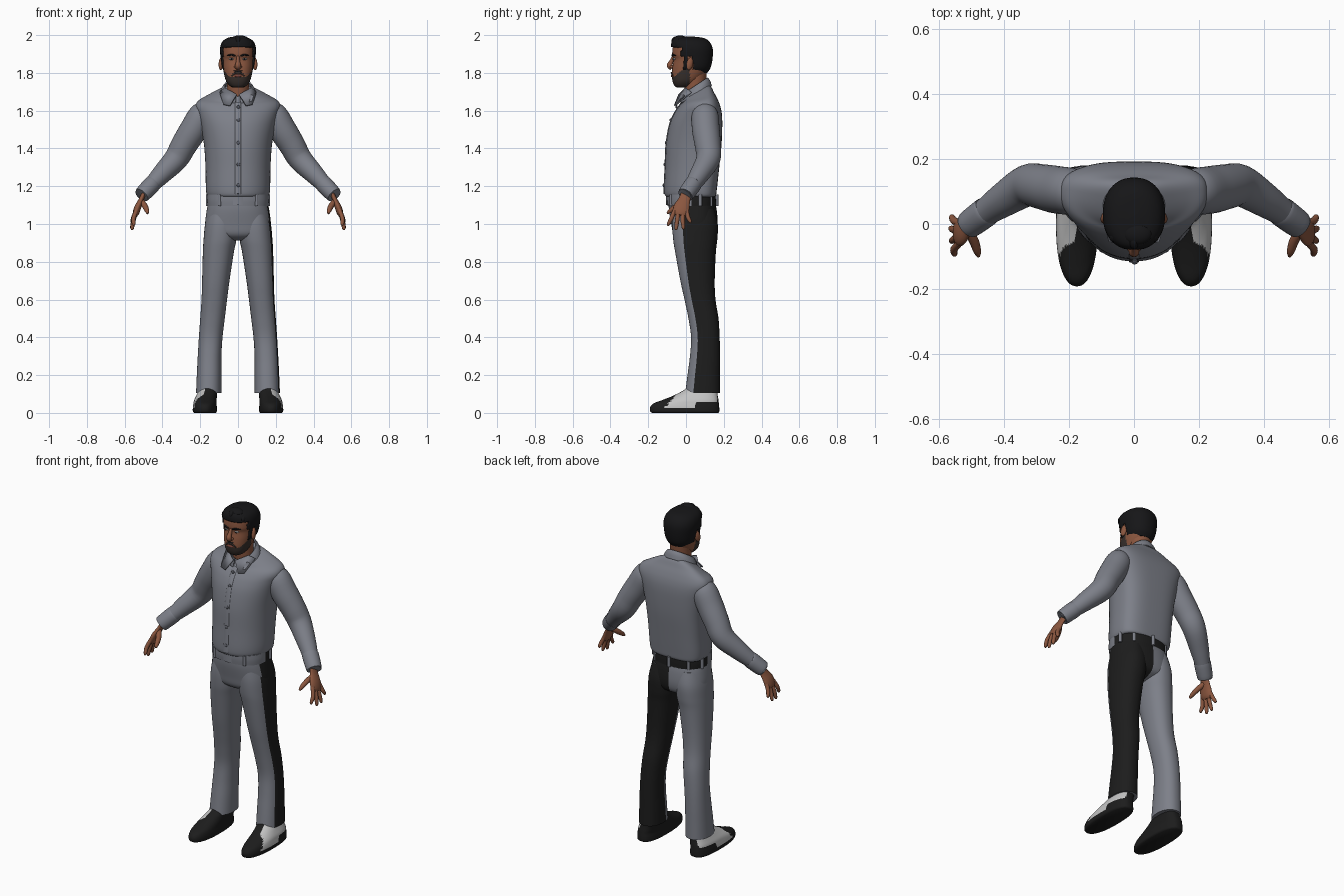
import bpy, bmesh, math
from mathutils import Vector

def mat(name, r, g, b):
    m = bpy.data.materials.new(name)
    m.diffuse_color = (r, g, b, 1)
    return m

GREY = mat("grey_cloth", .205, .215, .25)
BLACK = mat("black_cloth", .012, .012, .012)
SKIN = mat("skin", .26, .095, .05)
HAIR = mat("hair_black", .008, .008, .009)
BEARD = mat("beard_brown", .04, .03, .026)
WHITE = mat("off_white", .55, .55, .55)
LIPS = mat("lips", .2, .06, .045)
BUTTON = mat("button_grey", .12, .125, .15)

def spline(rows, steps):
    """Catmull-Rom resampling of tuples."""
    out = []
    for i in range(len(rows) - 1):
        a, b, c, d = rows[max(i-1, 0)], rows[i], rows[i+1], rows[min(i+2, len(rows)-1)]
        for s in range(steps):
            t = s / steps
            out.append([q + .5*t*(r - p + t*(2*p - 5*q + 4*r - s4 + t*(3*(q - r) + s4 - p)))
                        for p, q, r, s4 in zip(a, b, c, d)])
    return out + [list(rows[-1])]

def skin_rings(name, rings, mats, rule=None, cap=True, keep=None, thick=0):
    bm = bmesh.new()
    n = len(rings[0])
    vs = [[bm.verts.new(p) for p in r] for r in rings]
    drop = []
    for a, b in zip(vs, vs[1:]):
        for i in range(n):
            j = (i + 1) % n
            f = bm.faces.new((a[i], a[j], b[j], b[i]))
            c, t = f.calc_center_median(), ((i + .5) * 360 / n + 90) % 360 - 90
            if rule:
                f.material_index = rule(c, t)
            if keep and not keep(c, t):
                drop.append(f)
    if cap:
        bm.faces.new(vs[0])
        bm.faces.new(vs[-1])
    bmesh.ops.recalc_face_normals(bm, faces=bm.faces)
    if drop:
        bmesh.ops.delete(bm, geom=drop, context='FACES')
    return finish(name, bm, mats, thick)

def finish(name, bm, mats, thick=0):
    me = bpy.data.meshes.new(name)
    bm.to_mesh(me)
    bm.free()
    for m in mats:
        me.materials.append(m)
    ob = bpy.data.objects.new(name, me)
    bpy.context.collection.objects.link(ob)
    if thick:
        mod = ob.modifiers.new("thickness", 'SOLIDIFY')
        mod.thickness, mod.offset = thick, -1
    return ob

def zloft(name, rows, mats, sx=1, n=48, steps=5, front=1, back=1, mid=.5, **kw):
    """Stacked rings: z, x min, x max, y front, y back, tilt."""
    rings = []
    for z, x0, x1, yf, yb, tilt in spline(rows, steps):
        yc, ring = yf + mid * (yb - yf), []
        for i in range(n):
            c, s = math.cos(i*math.tau/n), math.sin(i*math.tau/n)
            e = front if s < 0 else back
            x = (x0 + x1)/2 + (x1 - x0)/2 * math.copysign(abs(c)**e, c)
            y = yc + (yb - yc if s > 0 else yc - yf) * math.copysign(abs(s)**e, s)
            ring.append(Vector((sx*x, y, z + tilt*(y - yc))))
        rings.append(ring)
    return skin_rings(name, rings, mats, **kw)

def tube(name, pts, m, sx=1, n=20, steps=4, sa=1, sb=1):
    """Round or flattened tube along points x, y, z, radius."""
    p = spline(pts, steps)
    rings = []
    for i, (x, y, z, r) in enumerate(p):
        t = (Vector(p[min(i+1, len(p)-1)][:3]) - Vector(p[max(i-1, 0)][:3])).normalized()
        b = (Vector((0, 1, 0)) - t * t.y).normalized()
        a = b.cross(t)
        ring = [Vector((x, y, z)) + a*r*sa*math.cos(k*math.tau/n) + b*r*sb*math.sin(k*math.tau/n) for k in range(n)]
        rings.append([Vector((sx*v.x, v.y, v.z)) for v in ring])
    return skin_rings(name, rings, [m])

def ball(name, loc, size, m, rot=(0, 0, 0)):
    bm = bmesh.new()
    bmesh.ops.create_uvsphere(bm, u_segments=20, v_segments=12, radius=1)
    ob = finish(name, bm, [m])
    ob.location, ob.scale, ob.rotation_euler = loc, size, rot
    return ob

def sym(z, rx, yf, yb, tilt=0):
    return (z, -rx, rx, yf, yb, tilt)

# Shirt body
zloft("shirt", [sym(1.143, .145, -.09, .145), sym(1.15, .163, -.11, .158), sym(1.19, .17, -.115, .164),
    sym(1.30, .172, -.11, .176), sym(1.42, .18, -.105, .188), sym(1.52, .198, -.088, .192),
    sym(1.58, .215, -.065, .19), sym(1.62, .226, -.042, .182, .03), sym(1.65, .212, -.025, .168, .12),
    sym(1.675, .165, -.015, .15, .28), sym(1.70, .11, -.01, .135, .4), sym(1.715, .07, 0, .12, .45)],
    [GREY], n=64, front=.95, back=.65, mid=.6)
# Button strip and buttons
front_line = [(0, -.022, 1.645), (0, -.065, 1.58), (0, -.088, 1.52), (0, -.105, 1.42), (0, -.11, 1.30), (0, -.116, 1.16)]
tube("button_strip", [(*p, .015) for p in front_line], GREY, sb=.25)
for y, z in ((-.05, 1.62), (-.082, 1.55), (-.107, 1.43), (-.114, 1.315), (-.119, 1.205)):
    ball("button", (.002, y, z), (.009, .005, .009), BUTTON)
# Collar band and points
zloft("collar_band", [sym(1.685, .1, -.03, .137, .55), sym(1.712, .088, -.027, .128, .6), sym(1.732, .072, -.02, .115, .65)],
    [GREY], cap=False, thick=.008, keep=lambda c, t: abs(c.x) > .012 or c.y > 0)
for sx in (1, -1):
    bm = bmesh.new()
    bm.faces.new([bm.verts.new((sx*x, y, z)) for x, y, z in ((.008, -.04, 1.688), (.045, -.064, 1.628),
        (.078, -.054, 1.634), (.099, .025, 1.70), (.07, -.003, 1.722))][::sx])
    finish("collar_point", bm, [GREY], .008)

# Belt, loops and buckle
zloft("belt", [sym(1.095, .162, -.097, .158), sym(1.125, .163, -.1, .158), sym(1.155, .161, -.1, .156)], [GREY, BLACK],
    front=.85, back=.8, rule=lambda c, t: int(c.y > .02))
for a in (20, 50, 90, 130, 160, 235, 305):
    x, y = .163*math.cos(math.radians(a)), .03 + .129*math.sin(math.radians(a))
    x, y = x*1.05, .03 + (y - .03)*1.03
    tube("belt_loop", [(x, y, 1.095, .009), (x, y, 1.155, .009)], GREY, n=12)
tube("buckle", [(0, -.1, 1.1, .026), (0, -.1, 1.15, .026)], GREY, n=4, sb=.25)

# Trousers: hips
zloft("trouser_hips", [sym(1.12, .156, -.092, .152), sym(1.07, .166, -.09, .163), sym(1.0, .174, -.078, .167),
    sym(.95, .165, -.068, .155), sym(.925, .11, -.045, .12), sym(.912, .05, -.01, .08)], [GREY, BLACK], n=72,
    front=.85, back=.8, rule=lambda c, t: int(-20 < t < 90))

# Trouser legs: the back of one leg is black
leg = [(1.08, .012, .155, -.065, .15, 0), (1.0, .003, .174, -.072, .168, 0), (.92, .008, .182, -.068, .166, 0),
    (.85, .022, .186, -.057, .158, 0), (.7, .045, .19, -.03, .152, 0), (.6, .058, .193, -.008, .156, 0),
    (.5, .07, .2, .013, .172, 0), (.4, .082, .207, .027, .178, 0), (.3, .088, .213, .021, .18, 0),
    (.2, .088, .218, .008, .18, 0), (.105, .088, .222, -.004, .18, 0)]
shoe = [(0, .118, .232, -.18, .17, 0), (.008, .112, .239, -.19, .176, 0), (.03, .112, .239, -.19, .176, 0),
    (.05, .114, .236, -.172, .174, 0), (.068, .113, .232, -.125, .172, 0), (.09, .112, .222, -.07, .168, 0),
    (.115, .11, .21, -.02, .165, 0), (.13, .12, .2, .0, .16, 0)]

def shoe_rule(c, t):
    outer = -75 < t < 75 and c.z > .026 and c.y > -.115 + (c.z - .026)*.9 and c.y < .165
    return int(outer and (c.y < .05 or c.z > .06))

for sx in (1, -1):
    zloft("trouser_leg", leg, [GREY, BLACK], sx, n=72, front=.9, back=.9,
          rule=lambda c, t, s=sx: int(s > 0 and -28 < t < 195))
    zloft("shoe", shoe, [BLACK, WHITE], sx, n=64, steps=6, front=.9, back=.75, rule=shoe_rule)
    # Sleeve and cuff
    tube("sleeve", [(.15, .10, 1.615, .03), (.185, .10, 1.585, .068), (.235, .105, 1.50, .073), (.285, .115, 1.42, .069),
        (.328, .118, 1.345, .064), (.40, .075, 1.268, .053), (.455, .037, 1.21, .043), (.5, .003, 1.165, .038)], GREY, sx, n=32)
    tube("cuff", [(.452, .04, 1.213, .041), (.457, .036, 1.208, .046), (.505, 0, 1.158, .043), (.508, -.002, 1.155, .036)], GREY, sx, n=32)
    # Hand
    tube("palm", [(.495, .003, 1.17, .027), (.512, -.008, 1.13, .031), (.53, -.023, 1.09, .042),
        (.54, -.028, 1.06, .041), (.545, -.03, 1.045, .03)], SKIN, sx, sa=.42)
    for y0, y1, z1, x1 in ((-.059, -.092, .99, .552), (-.038, -.052, .968, .56), (-.017, -.014, .972, .562), (.003, .021, 1.005, .56)):
        tube("finger", [(.537, y0, 1.075, .011), (.553, (y0*.5 + y1*.5) - .002, (1.07 + z1)/2, .0115),
            (x1, y1, z1 + .01, .009), (x1, y1, z1, .004)], SKIN, sx, n=12)
    tube("thumb", [(.515, -.015, 1.125, .015), (.493, -.05, 1.095, .015), (.482, -.083, 1.07, .012), (.478, -.099, 1.055, .005)], SKIN, sx, n=12)
    # Ear, eye and brow
    ball("ear", (sx*.09, .02, 1.848), (.012, .018, .034), SKIN, (-.2, 0, sx*.3))
    ball("eye", (sx*.034, -.061, 1.874), (.013, .008, .006), WHITE)
    ball("iris", (sx*.034, -.067, 1.874), (.005, .004, .0055), HAIR)
    tube("brow", [(.014, -.072, 1.889, .004), (.034, -.07, 1.896, .005), (.056, -.054, 1.891, .003)], HAIR, sx, n=8)

# Neck and head, with the beard chosen along the jaw
zloft("neck", [sym(1.64, .06, .0, .11), sym(1.72, .057, -.008, .105), sym(1.80, .06, -.01, .11)], [SKIN])
zloft("head", [sym(1.722, .02, -.045, .0), sym(1.73, .042, -.06, .03), sym(1.755, .062, -.071, .065), sym(1.79, .073, -.075, .10),
    sym(1.83, .08, -.072, .122), sym(1.87, .083, -.066, .13), sym(1.9, .085, -.073, .13), sym(1.95, .08, -.066, .12),
    sym(1.98, .055, -.04, .09), sym(1.99, .02, 0, .04)], [SKIN, BEARD], n=72, steps=7, front=.85, back=.9,
    rule=lambda c, t: int(c.y < .02 and c.z < max(1.772 + (c.y + .075)*.75, 1.777 if abs(c.x) < .04 else 0)))
tube("nose", [(0, -.064, 1.89, .007), (0, -.078, 1.86, .011), (0, -.086, 1.838, .016), (0, -.074, 1.825, .012)], SKIN)
for x in (-.012, .012):
    ball("nostril", (x, -.076, 1.832), (.009, .01, .008), SKIN)
tube("moustache", [(-.034, -.066, 1.782, .004), (-.015, -.075, 1.799, .005), (.015, -.075, 1.799, .005), (.034, -.066, 1.782, .004)], BEARD, n=8)
ball("lips", (0, -.073, 1.785), (.021, .007, .008), LIPS)

# Hair cap with a hairline and sideburns, plus front tufts
def hairline(c, t):
    return c.z > 1.935 or (c.z > 1.885 and c.y > -.025) or c.y > .036 or (c.z > 1.82 and -.014 < c.y < .006)

zloft("hair", [sym(1.80, .066, -.075, .112), sym(1.83, .084, -.077, .131), sym(1.88, .092, -.076, .141),
    sym(1.93, .095, -.079, .141), sym(1.965, .083, -.076, .124), sym(1.985, .055, -.058, .092), sym(1.993, .015, -.01, .03)],
    [HAIR], n=72, steps=7, front=.85, back=.9, keep=hairline, thick=.012)
for i in range(7):
    x = (i - 3) * .019
    ball("hair_tuft", (x, -.052 + abs(x)*.35, 1.972 - abs(x)*.35), (.017, .026, .021), HAIR, (.4, 0, x*8))
ball("hair_quiff", (.01, -.03, 1.977), (.045, .035, .022), HAIR)

bpy.ops.object.select_all(action='SELECT')
bpy.context.view_layer.objects.active = bpy.context.selected_objects[0]
bpy.ops.object.shade_smooth_by_angle(angle=math.radians(50))
